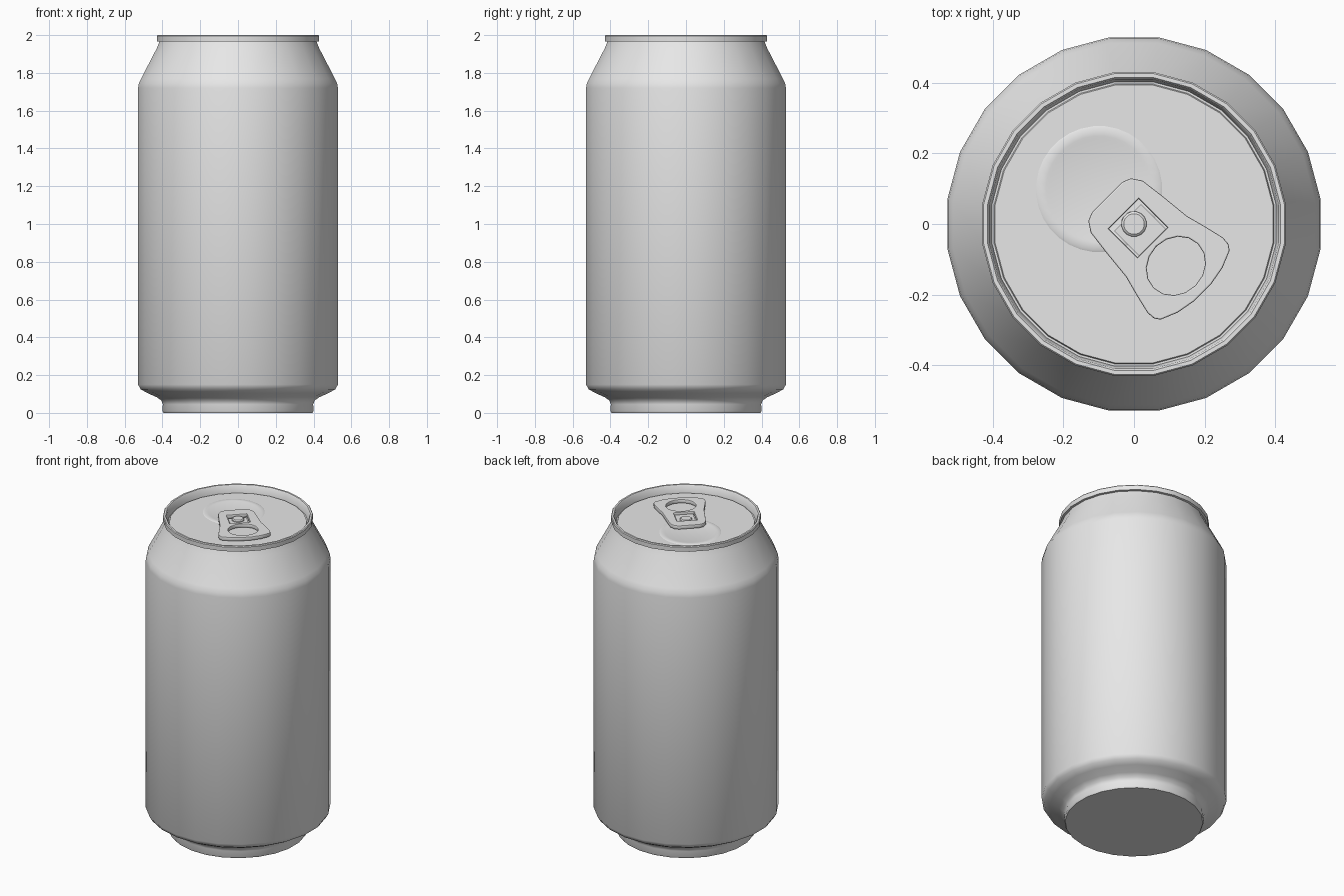
import bpy, bmesh, math
from mathutils import Matrix

old = bpy.data.objects.get("Cube")
if old:
    bpy.data.objects.remove(old, do_unlink=True)

metal = bpy.data.materials.new("plain grey metal")
metal.use_nodes = True
GREY = (0.8, 0.8, 0.8, 1)
metal.diffuse_color = GREY
metal.node_tree.nodes["Principled BSDF"].inputs["Base Color"].default_value = GREY

SIDES = 24
LID_Z = 1.955
TAB_TURN = Matrix.Rotation(math.radians(-45), 4, "Z")


def finish(obj, angle):
    obj.data.materials.clear()
    obj.data.materials.append(metal)
    bpy.ops.object.select_all(action="DESELECT")
    obj.select_set(True)
    bpy.context.view_layer.objects.active = obj
    bpy.ops.object.shade_smooth_by_angle(angle=math.radians(angle))


def lathe(name, profile, sides=SIDES, place=Matrix(), angle=35):
    """Revolve (radius, height) points round z; zero radius closes an end."""
    bm = bmesh.new()
    grow = 1 / math.cos(math.pi / sides)
    rings = []
    for r, z in profile:
        if r == 0:
            rings.append([bm.verts.new((0, 0, z))] * sides)
            continue
        turns = [(i + 0.5) * math.tau / sides for i in range(sides)]
        rings.append([bm.verts.new((r * grow * math.cos(a), r * grow * math.sin(a), z))
                      for a in turns])
    for low, high in zip(rings, rings[1:]):
        for i in range(sides):
            j = (i + 1) % sides
            corners = dict.fromkeys((low[i], low[j], high[j], high[i]))
            bm.faces.new(list(corners))
    bmesh.ops.recalc_face_normals(bm, faces=bm.faces)
    mesh = bpy.data.meshes.new(name)
    bm.to_mesh(mesh)
    bm.free()
    obj = bpy.data.objects.new(name, mesh)
    bpy.context.collection.objects.link(obj)
    mesh.transform(place)
    finish(obj, angle)
    return obj


def plate(name, outlines, bottom, top, bevel):
    """Flat plate from an outline and holes, with rounded edges."""
    curve = bpy.data.curves.new(name, "CURVE")
    curve.dimensions = "2D"
    curve.fill_mode = "BOTH"
    curve.extrude = (top - bottom) / 2 - bevel
    curve.bevel_depth = bevel
    curve.bevel_resolution = 1
    curve.offset = -bevel
    for points in outlines:
        spline = curve.splines.new("POLY")
        spline.points.add(len(points) - 1)
        for p, (x, y) in zip(spline.points, points):
            p.co = (x, y, 0, 1)
        spline.use_cyclic_u = True
    obj = bpy.data.objects.new(name, curve)
    bpy.context.collection.objects.link(obj)
    bpy.ops.object.select_all(action="DESELECT")
    obj.select_set(True)
    bpy.context.view_layer.objects.active = obj
    bpy.ops.object.convert(target="MESH")
    obj = bpy.context.view_layer.objects.active
    obj.data.transform(TAB_TURN @ Matrix.Translation((0, 0, (top + bottom) / 2)))
    finish(obj, 40)
    return obj


def box_outline(x0, x1, half):
    return [(x0, -half), (x1, -half), (x1, half), (x0, half)]


# Body with stepped foot, straight wall and tapered shoulder
lathe("can_body", [
    (0, 0), (0.394, 0), (0.4, 0.01), (0.398, 0.045), (0.405, 0.065),
    (0.43, 0.083), (0.48, 0.105), (0.515, 0.125), (0.529, 0.15),
    (0.529, 1.72), (0.525, 1.745), (0.513, 1.77), (0.43, 1.93), (0.416, 1.965)])

# Rolled rim, inner wall and sunken lid
lathe("rim_and_lid", [
    (0.416, 1.965), (0.429, 1.967), (0.43, 1.995), (0.426, 2.0), (0.415, 2.0),
    (0.41, 1.994), (0.403, LID_Z - 0.008), (0.397, LID_Z - 0.008),
    (0.394, LID_Z), (0, LID_Z)])

# Shallow embossed panel of the mouth
lathe("mouth_panel", [
    (0.18, LID_Z - 0.001), (0.172, LID_Z + 0.003), (0.15, LID_Z + 0.003),
    (0.142, LID_Z + 0.001), (0, LID_Z + 0.001)], 32,
    TAB_TURN @ Matrix.Translation((-0.14, 0, 0)))

# Pull tab with finger hole and rivet window
side = [(-0.108, 0.06), (-0.098, 0.085), (-0.07, 0.104), (0.0, 0.113), (0.09, 0.122),
        (0.15, 0.138), (0.205, 0.151), (0.23, 0.149), (0.245, 0.138), (0.265, 0.09),
        (0.275, 0.035)]
outline = side + [(x, -y) for x, y in reversed(side)]
ring = [(0.168 + 0.078 * math.cos(a), 0.088 * math.sin(a))
        for a in (i * math.tau / 16 for i in range(16))]
window = box_outline(-0.041, 0.074, 0.06)
plate("pull_tab", [outline, ring, window], LID_Z + 0.006, LID_Z + 0.03, 0.004)

# Tongue holding the tab to the rivet
plate("tab_tongue", [box_outline(-0.026, 0.078, 0.054)], LID_Z + 0.006, LID_Z + 0.014, 0.001)

# Rivet
lathe("rivet", [(0.036, LID_Z), (0.035, LID_Z + 0.02), (0.029, LID_Z + 0.025),
                (0, LID_Z + 0.025)], 16)
